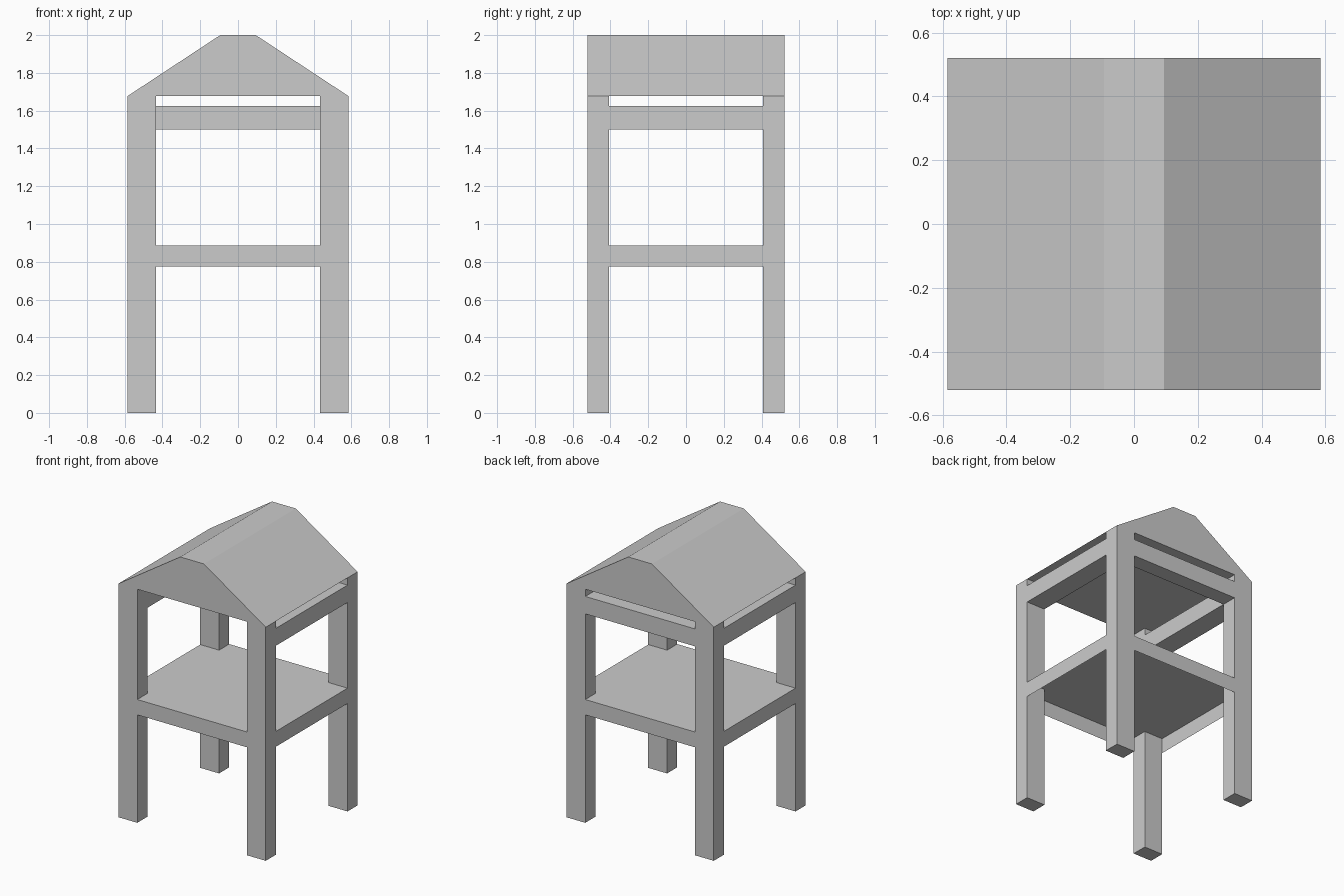
import bpy
import bmesh

cube = bpy.data.objects.get("Cube")
if cube:
    bpy.data.objects.remove(cube, do_unlink=True)

# Overall half sizes, post thickness and key heights
HX, HY = 0.585, 0.521
TX, TY = 0.15, 0.114
IX, IY = HX - TX, HY - TY
EAVE, RIDGE, RIDGE_HALF = 1.677, 2.0, 0.094
DECK_LOW, DECK_TOP = 0.775, 0.885
RAIL_LOW, RAIL_TOP = 1.5, 1.625

grey = bpy.data.materials.new("light_grey")
grey.use_nodes = True
colour = (0.6, 0.6, 0.6, 1)
grey.diffuse_color = colour
grey.node_tree.nodes["Principled BSDF"].inputs["Base Color"].default_value = colour


def finish(name, bm):
    mesh = bpy.data.meshes.new(name)
    bm.to_mesh(mesh)
    bm.free()
    mesh.materials.append(grey)
    obj = bpy.data.objects.new(name, mesh)
    bpy.context.collection.objects.link(obj)
    return obj


def box(name, low, high):
    bm = bmesh.new()
    bmesh.ops.create_cube(bm, size=1)
    for v in bm.verts:
        v.co = [(a + b) / 2 + c * (b - a) for a, b, c in zip(low, high, v.co)]
    return finish(name, bm)


# Four corner posts
for sy, end in ((-1, "front"), (1, "back")):
    for sx, side in ((-1, "right"), (1, "left")):
        xs = sorted((sx * IX, sx * HX))
        ys = sorted((sy * IY, sy * HY))
        box(f"{end}_{side}_post", (xs[0], ys[0], 0), (xs[1], ys[1], EAVE))

# Upper rails on the sides and back; the front stays open
box("right_rail", (-HX, -IY, RAIL_LOW), (-IX, IY, RAIL_TOP))
box("left_rail", (IX, -IY, RAIL_LOW), (HX, IY, RAIL_TOP))
box("back_rail", (-IX, IY, RAIL_LOW), (IX, HY, RAIL_TOP))

# Deck: thin sheet notched around the posts, with a thin skirt on each open side
bm = bmesh.new()
outline = [(-IX, -HY), (IX, -HY), (IX, -IY), (HX, -IY), (HX, IY), (IX, IY),
           (IX, HY), (-IX, HY), (-IX, IY), (-HX, IY), (-HX, -IY), (-IX, -IY)]
top = [bm.verts.new((x, y, DECK_TOP)) for x, y in outline]
bm.faces.new(top)
for i in range(0, len(top), 3):
    a, b = top[i], top[i + 1]
    c, d = (bm.verts.new((v.co.x, v.co.y, DECK_LOW)) for v in (b, a))
    bm.faces.new((d, c, b, a))
finish("deck", bm)

# Solid gabled roof with a flat ridge
bm = bmesh.new()
profile = [(-HX, EAVE), (HX, EAVE), (RIDGE_HALF, RIDGE), (-RIDGE_HALF, RIDGE)]
gable = bm.faces.new([bm.verts.new((x, -HY, z)) for x, z in profile])
extruded = bmesh.ops.extrude_face_region(bm, geom=[gable], use_keep_orig=True)
moved = [g for g in extruded["geom"] if isinstance(g, bmesh.types.BMVert)]
bmesh.ops.translate(bm, verts=moved, vec=(0, 2 * HY, 0))
bmesh.ops.recalc_face_normals(bm, faces=bm.faces)
finish("roof", bm)
